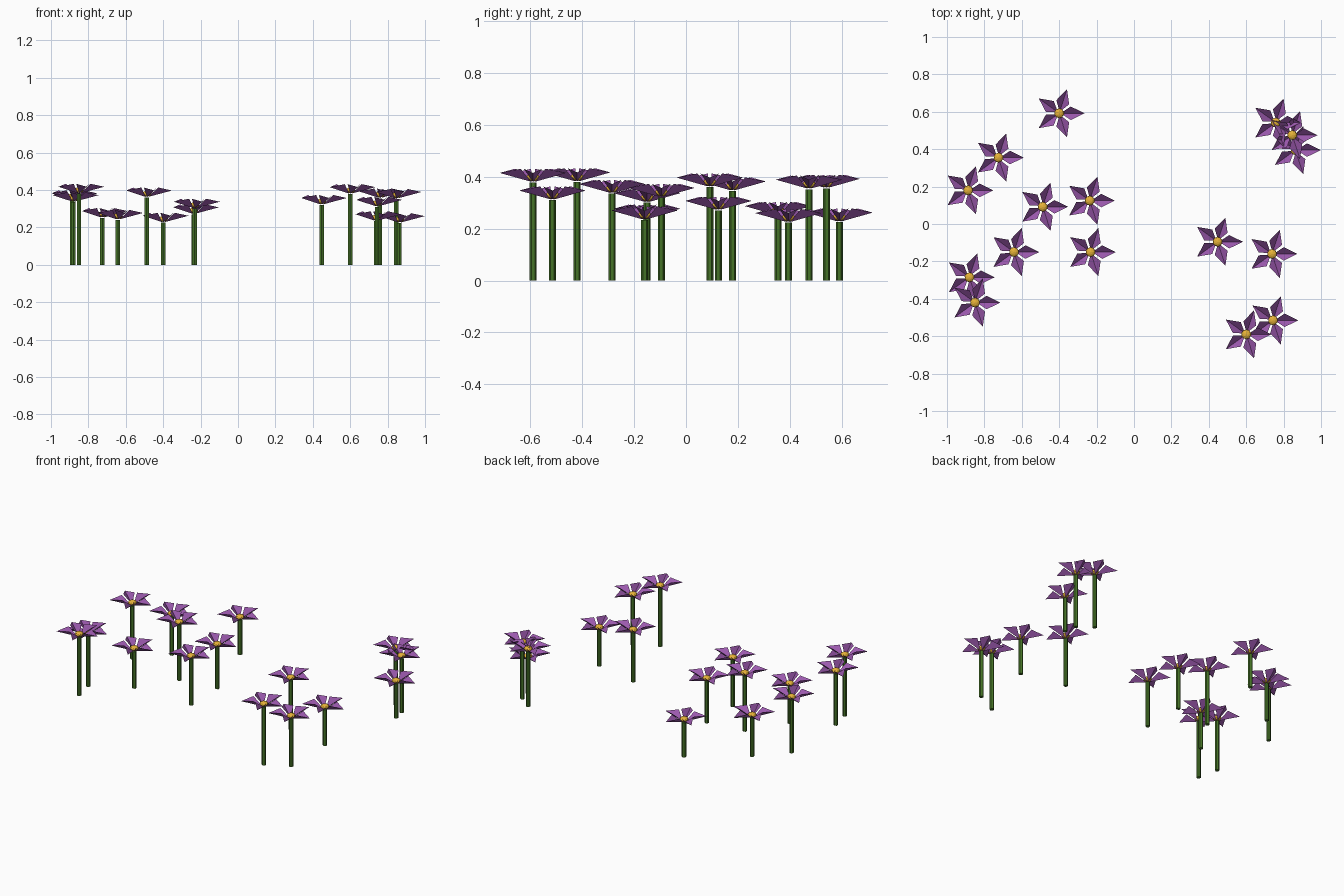
import bpy, bmesh, math
from mathutils import Matrix, Vector

if "Cube" in bpy.data.objects:
    bpy.data.objects.remove(bpy.data.objects["Cube"])

# x, y, stem height of every flower
FLOWERS = [
    (-0.40, 0.592, 0.225), (-0.725, 0.355, 0.25), (-0.887, 0.18, 0.345),
    (-0.488, 0.092, 0.36), (-0.237, 0.125, 0.27), (-0.232, -0.15, 0.30),
    (-0.642, -0.15, 0.24), (-0.88, -0.285, 0.335), (-0.85, -0.42, 0.38),
    (0.447, -0.095, 0.32), (0.738, -0.16, 0.233), (0.743, -0.515, 0.31),
    (0.60, -0.59, 0.378), (0.758, 0.542, 0.355), (0.846, 0.475, 0.352),
    (0.863, 0.395, 0.223),
]


def material(name, rgb):
    m = bpy.data.materials.new(name)
    m.diffuse_color = (*rgb, 1)
    m.use_nodes = True
    m.node_tree.nodes["Principled BSDF"].inputs["Base Color"].default_value = m.diffuse_color
    return m


def finish(bm, name, mat):
    me = bpy.data.meshes.new(name)
    bm.to_mesh(me)
    bm.free()
    me.materials.append(mat)
    ob = bpy.data.objects.new(name, me)
    bpy.context.collection.objects.link(ob)
    return ob


green = material("stem_green", (0.06, 0.17, 0.02))
purple = material("petal_purple", (0.33, 0.10, 0.42))
yellow = material("centre_yellow", (0.80, 0.45, 0.04))

# one folded petal: base, two raised corners, tip
BASE, TIP = Vector((0.008, 0, 0.003)), Vector((0.135, 0, 0.037))
LEFT, RIGHT = Vector((0.062, 0.036, 0.053)), Vector((0.062, -0.036, 0.053))

stems, petals, centres = bmesh.new(), bmesh.new(), bmesh.new()
for x, y, h in FLOWERS:
    # stem, one flat side towards +x
    bmesh.ops.create_cone(stems, cap_ends=True, segments=6, radius1=0.0135,
                          radius2=0.0135, depth=h,
                          matrix=Matrix.Translation((x, y, h / 2)))
    # five petals, each creased along its middle
    top = Matrix.Translation((x, y, h))
    for i in range(5):
        m = top @ Matrix.Rotation(math.tau * i / 5, 4, 'Z')
        b, t, l, r = (petals.verts.new(m @ p) for p in (BASE, TIP, LEFT, RIGHT))
        petals.faces.new((b, t, l))
        petals.faces.new((b, r, t))
    # flattened centre
    bmesh.ops.create_icosphere(
        centres, subdivisions=2, radius=0.026,
        matrix=Matrix.Translation((x, y, h + 0.02)) @ Matrix.Diagonal((1, 1, 0.6, 1)))

finish(stems, "stems", green)
finish(petals, "petals", purple)
finish(centres, "flower_centres", yellow)
